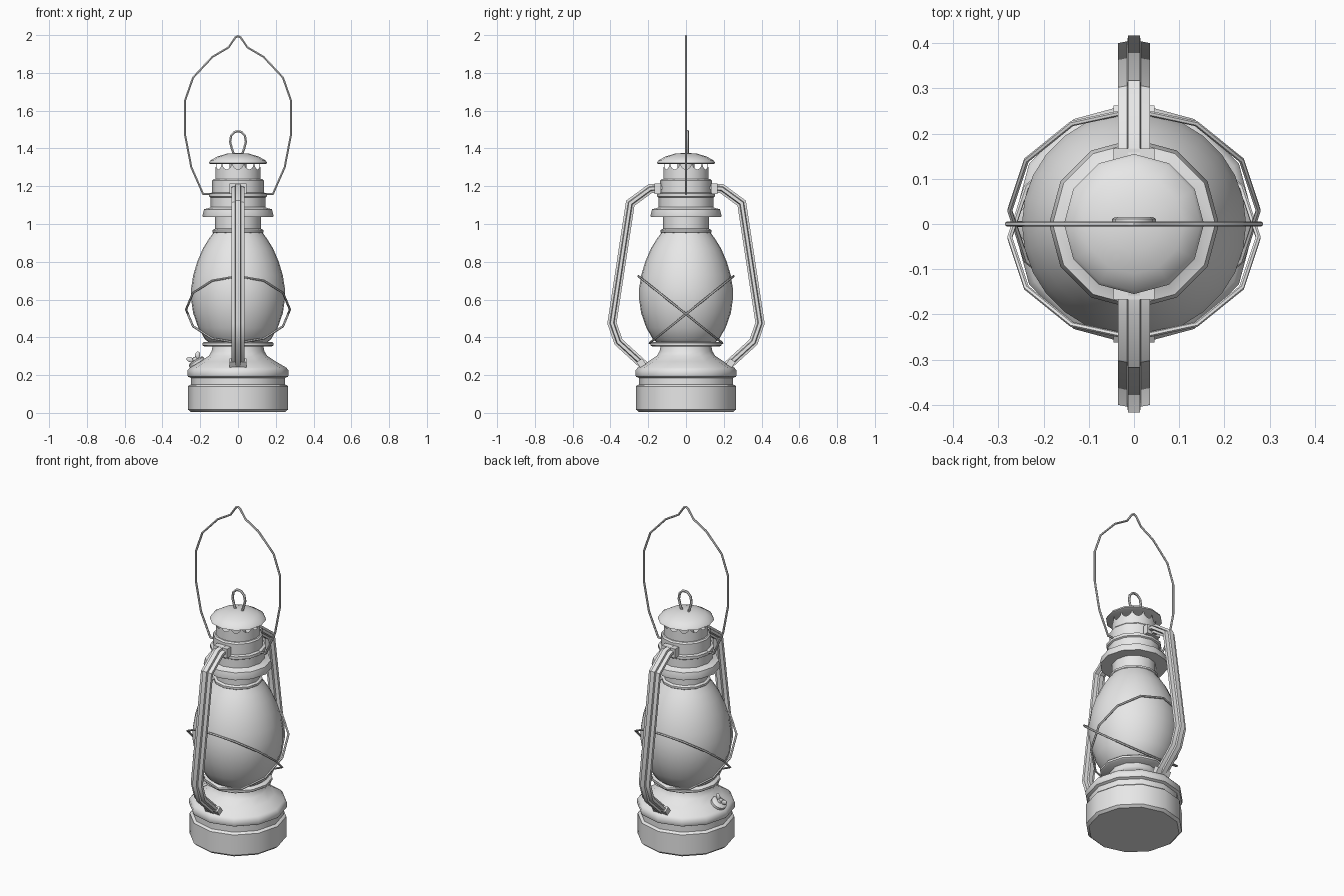
import bpy, bmesh, math
from mathutils import Vector, Matrix

cube = bpy.data.objects.get("Cube")
if cube:
    bpy.data.objects.remove(cube, do_unlink=True)

grey = bpy.data.materials.new("plain_grey")
grey.use_nodes = True
grey.diffuse_color = (0.8, 0.8, 0.8, 1)
grey.node_tree.nodes["Principled BSDF"].inputs["Base Color"].default_value = (0.8, 0.8, 0.8, 1)


def finish(name, bm, smooth=True, angle=40):
    bmesh.ops.recalc_face_normals(bm, faces=bm.faces)
    mesh = bpy.data.meshes.new(name)
    bm.to_mesh(mesh)
    bm.free()
    mesh.materials.append(grey)
    ob = bpy.data.objects.new(name, mesh)
    bpy.context.collection.objects.link(ob)
    if smooth:
        bpy.ops.object.select_all(action='DESELECT')
        ob.select_set(True)
        bpy.context.view_layer.objects.active = ob
        bpy.ops.object.shade_smooth_by_angle(angle=math.radians(angle))
    return ob


def lathe(name, profile, sides=12, matrix=None):
    """Turn an (r, z) profile about z."""
    bm = bmesh.new()
    verts = [bm.verts.new((r, 0, z)) for r, z in profile]
    edges = [bm.edges.new(pair) for pair in zip(verts, verts[1:])]
    bmesh.ops.spin(bm, geom=verts + edges, axis=(0, 0, 1), cent=(0, 0, 0),
                   angle=math.tau, steps=sides, use_duplicate=False)
    bmesh.ops.remove_doubles(bm, verts=bm.verts, dist=0.0005)
    if matrix:
        bm.transform(matrix)
    return finish(name, bm)


def sweep(name, path, normal, section, closed=False):
    """Sweep a (across, outward) section along a flat path, with mitred bends."""
    bm = bmesh.new()
    path = [Vector(p) for p in path]
    normal = Vector(normal).normalized()
    n = len(path)
    rings = []
    for i, p in enumerate(path):
        a = path[i - 1] if i or closed else None
        b = path[(i + 1) % n] if i < n - 1 or closed else None
        d1 = (p - a).normalized() if a is not None else (b - p).normalized()
        d2 = (b - p).normalized() if b is not None else d1
        side = (d1 + d2).normalized().cross(normal)
        stretch = 1 / max(0.5, side.dot(d1.cross(normal)))
        rings.append([bm.verts.new(p + normal * u + side * v * stretch) for u, v in section])
    m = len(section)
    for i in range(n if closed else n - 1):
        r, s = rings[i], rings[(i + 1) % n]
        for j in range(m):
            k = (j + 1) % m
            bm.faces.new((r[j], r[k], s[k], s[j]))
    if not closed:
        bm.faces.new(rings[0])
        bm.faces.new(rings[-1])
    return finish(name, bm, angle=35)


def box(name, centre, size):
    bm = bmesh.new()
    bmesh.ops.create_cube(bm, size=1, matrix=Matrix.Translation(centre) @ Matrix.Diagonal((*size, 1)))
    return finish(name, bm, smooth=False)


def round_section(r, sides=6):
    return [(r * math.cos(math.tau * i / sides), r * math.sin(math.tau * i / sides))
            for i in range(sides)]


# Fuel tank with its rolled rims and sloping shoulder
lathe("fuel_tank", [(0, 0.005), (0.25, 0.005), (0.265, 0.018), (0.265, 0.14), (0.258, 0.147),
                    (0.25, 0.15), (0.25, 0.185), (0.265, 0.192), (0.268, 0.2), (0.268, 0.225),
                    (0.255, 0.24), (0.2, 0.272), (0.155, 0.302), (0.14, 0.325), (0.133, 0.36),
                    (0, 0.36)])
lathe("burner_plate", [(0, 0.352), (0.18, 0.352), (0.188, 0.358), (0.188, 0.37),
                       (0.18, 0.376), (0, 0.376)])

# Glass chimney
lathe("glass_globe", [(0.15, 0.37), (0.175, 0.39), (0.21, 0.45), (0.238, 0.53), (0.248, 0.6),
                      (0.248, 0.66), (0.237, 0.73), (0.216, 0.8), (0.186, 0.87),
                      (0.155, 0.92), (0.13, 0.955)], 28)

# Collar, hood flange and stacked vent tubes
lathe("collar", [(0, 0.952), (0.13, 0.952), (0.135, 0.957), (0.135, 0.968), (0.122, 0.975),
                 (0.122, 1.04)])
lathe("hood", [(0.115, 1.036), (0.186, 1.036), (0.188, 1.045), (0.18, 1.078), (0.152, 1.085),
               (0.145, 1.09), (0.145, 1.14), (0.153, 1.145), (0.153, 1.162), (0.137, 1.166),
               (0.137, 1.23), (0.13, 1.238), (0, 1.238)])
lathe("inner_flue", [(0.045, 1.235), (0.045, 1.325)])

# Vent wall with a scalloped top edge
bm = bmesh.new()
steps = 96
rows = []
for i in range(steps):
    a = math.tau * i / steps
    top = 1.325 - 0.036 * math.sqrt(abs(math.cos(6 * a)))
    rows.append([bm.verts.new((0.12 * math.cos(a), 0.12 * math.sin(a), z)) for z in (1.235, top)])
for i in range(steps):
    a, b = rows[i], rows[(i + 1) % steps]
    bm.faces.new((a[0], b[0], b[1], a[1]))
finish("vent_wall", bm)

# Domed cap and its lifting ring
lathe("cap", [(0, 1.326), (0.145, 1.318), (0.155, 1.322), (0.148, 1.335), (0.11, 1.357),
              (0.06, 1.372), (0, 1.377)])
ring = [(0.022, 1.37), (0.033, 1.4), (0.042, 1.435), (0.036, 1.468), (0.018, 1.487)]
ring = ring + [(0, 1.491)] + [(-x, z) for x, z in reversed(ring)]
sweep("lifting_ring", [(x, 0.008, z) for x, z in ring], (0, 1, 0), round_section(0.007))

# Wire carrying handle
half = [(0.13, 1.16), (0.185, 1.16), (0.247, 1.3), (0.28, 1.47), (0.28, 1.655),
        (0.238, 1.775), (0.135, 1.885), (0.05, 1.935), (0.014, 1.988)]
bail = half + [(0, 1.995)] + [(-x, z) for x, z in reversed(half)]
sweep("carrying_handle", [(x, 0, z) for x, z in bail], (0, 1, 0), round_section(0.006))

# Ribbed side tubes with brackets, front and back
rib = [(0.013, 0.024), (0.015, 0.012), (0.035, 0.008), (0.035, -0.008), (0.015, -0.012), (0.013, -0.024)]
rib += [(-u, v) for u, v in reversed(rib)]
tube = [(0.125, 1.192), (0.19, 1.187), (0.295, 1.11), (0.392, 0.475), (0.357, 0.375), (0.22, 0.25)]
for label, s in (("front", -1), ("back", 1)):
    sweep(label + "_side_tube", [(0, s * y, z) for y, z in tube], (1, 0, 0), rib)
    box(label + "_upper_bracket", (0, s * 0.15, 1.186), (0.09, 0.035, 0.055))
    foot = box(label + "_lower_bracket", (0, 0, 0), (0.09, 0.035, 0.04))
    foot.matrix_world = Matrix.Translation((0, s * 0.236, 0.262)) @ Matrix.Rotation(-s * 0.6, 4, 'X')

# Two crossing wire guards round the globe
for label, s in (("front", -1), ("back", 1)):
    loop = []
    for i in range(12):
        a = math.tau * i / 12
        loop.append((0.275 * math.sin(a), s * (0.03 + 0.222 * math.cos(a)), 0.547 + 0.177 * math.cos(a)))
    sweep(label + "_wire_guard", loop, (0, -s * 0.177, 0.222), round_section(0.006), True)

# Filler cap with a wing grip on the shoulder
tilt = Matrix.Translation((-0.215, 0, 0.262)) @ Matrix.Rotation(-0.54, 4, 'Y')
lathe("filler_cap", [(0, 0), (0.045, 0), (0.045, 0.014), (0.036, 0.02), (0.014, 0.022),
                     (0.012, 0.036), (0, 0.038)], 12, tilt)
for label, s in (("inner", 1), ("outer", -1)):
    bm = bmesh.new()
    bmesh.ops.create_uvsphere(bm, u_segments=10, v_segments=6, radius=1,
                              matrix=tilt @ Matrix.Translation((s * 0.023, 0, 0.037))
                              @ Matrix.Rotation(s * 0.7, 4, 'Y') @ Matrix.Diagonal((0.014, 0.007, 0.02, 1)))
    finish(label + "_filler_wing", bm, angle=60)
